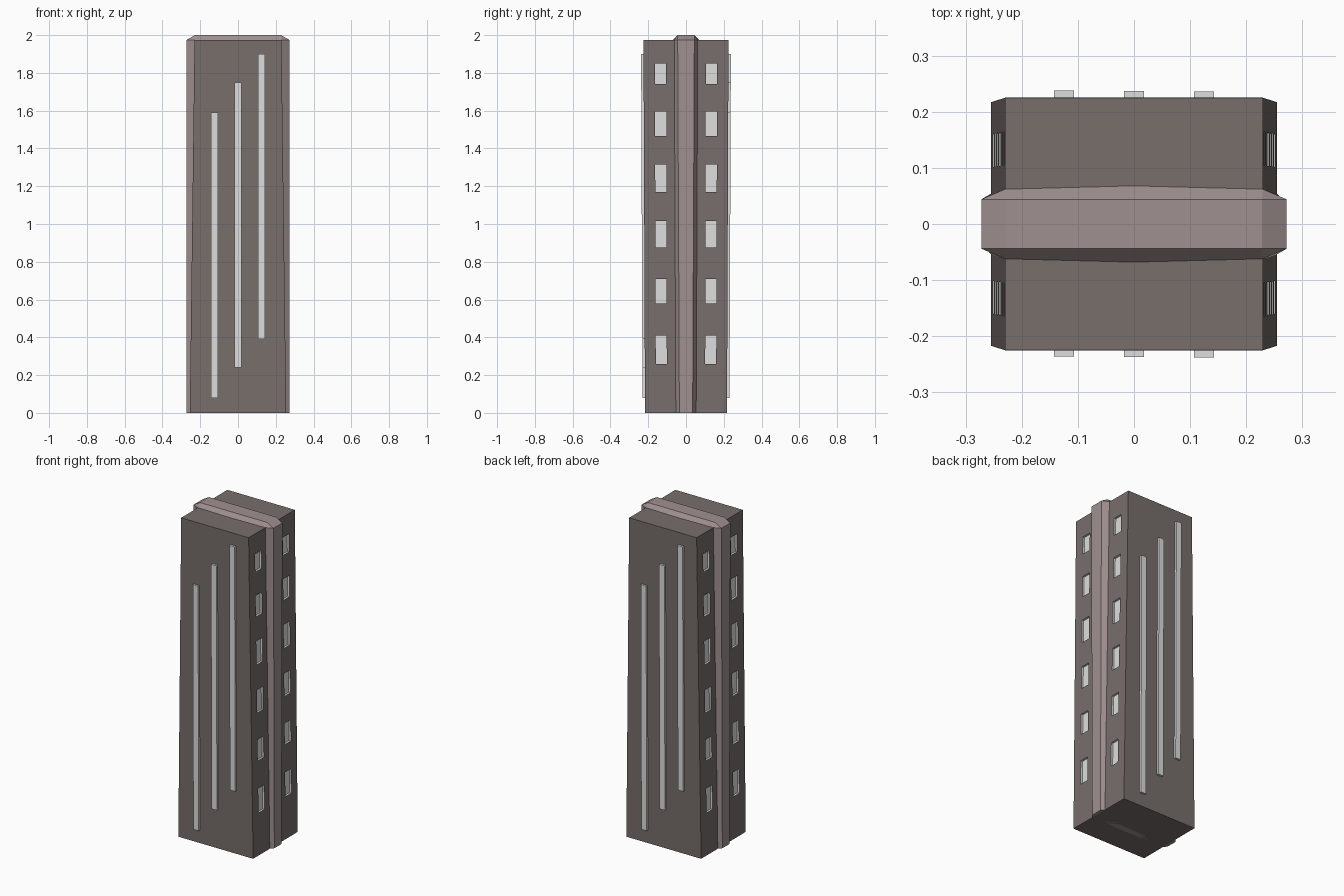
import bpy, bmesh
from mathutils import Vector

cube = bpy.data.objects.get("Cube")
if cube:
    bpy.data.objects.remove(cube, do_unlink=True)


def material(name, rgb):
    m = bpy.data.materials.new(name)
    m.use_nodes = True
    m.diffuse_color = (*rgb, 1)
    m.node_tree.nodes["Principled BSDF"].inputs["Base Color"].default_value = (*rgb, 1)
    return m


WALL = material("brown_grey_wall", (0.185, 0.157, 0.148))
BAND = material("mauve_band", (0.35, 0.28, 0.28))
PALE = material("pale_grey", (0.72, 0.73, 0.72))


def finish(bm, name, *mats):
    bmesh.ops.recalc_face_normals(bm, faces=bm.faces)
    mesh = bpy.data.meshes.new(name)
    bm.to_mesh(mesh)
    bm.free()
    for m in mats:
        mesh.materials.append(m)
    obj = bpy.data.objects.new(name, mesh)
    bpy.context.collection.objects.link(obj)
    return obj


def box(bm, x, y, z):
    """Box from (low, high) ranges."""
    verts = bmesh.ops.create_cube(bm, size=1)["verts"]
    for v in verts:
        v.co = [r[0] if c < 0 else r[1] for c, r in zip(v.co, (x, y, z))]
    return verts


HEIGHT = 1.975


def half_width(z):
    return 0.255 - 0.025 * z / HEIGHT


def half_depth(z):
    return 0.217 + 0.008 * z / HEIGHT


# Tower body: cut into cells, tapered, windows pushed in on both sides
ROWS = [(0.26, 0.41), (0.58, 0.71), (0.875, 1.015),
        (1.17, 1.315), (1.465, 1.595), (1.74, 1.85)]
COL = (0.105, 0.165)
bm = bmesh.new()
box(bm, (-1, 1), (-1, 1), (0, HEIGHT))
cuts = [(Vector((0, s * c / 0.225, 0)), Vector((0, 1, 0))) for c in COL for s in (-1, 1)]
cuts += [(Vector((0, 0, z)), Vector((0, 0, 1))) for row in ROWS for z in row]
for co, no in cuts:
    bmesh.ops.bisect_plane(bm, geom=bm.verts[:] + bm.edges[:] + bm.faces[:],
                           plane_co=co, plane_no=no)
for v in bm.verts:
    v.co.x *= half_width(v.co.z)
    v.co.y *= half_depth(v.co.z)
bm.normal_update()


def is_window(f):
    c = f.calc_center_median()
    return (abs(f.normal.x) > 0.9 and COL[0] - 0.01 < abs(c.y) < COL[1]
            and any(a < c.z < b for a, b in ROWS))


panes = bmesh.ops.extrude_discrete_faces(bm, faces=[f for f in bm.faces if is_window(f)])["faces"]
for f in panes:
    inward = -0.012 if f.calc_center_median().x > 0 else 0.012
    for v in f.verts:
        v.co.x += inward
    f.material_index = 1
    for e in f.edges:
        for jamb in e.link_faces:
            jamb.material_index = 1
finish(bm, "tower_body", WALL, PALE)

# Central band wrapping over the sides and roof
bm = bmesh.new()


def band_ring(z, outer, shoulder, y_outer, y_shoulder, y_mid):
    side = [(outer, y_outer), (shoulder, y_shoulder), (0, y_mid),
            (-shoulder, y_shoulder), (-outer, y_outer)]
    pts = side + [(-x, -y) for x, y in side]
    return [bm.verts.new((x, y, z)) for x, y in pts]


rings = [band_ring(0, 0.272, 0.255, 0.035, 0.054, 0.058),
         band_ring(HEIGHT, 0.272, 0.23, 0.044, 0.062, 0.068),
         band_ring(2.0, 0.228, 0.228, 0.044, 0.044, 0.044)]
for low, high in zip(rings, rings[1:]):
    for i in range(len(low)):
        j = (i + 1) % len(low)
        bm.faces.new((low[i], low[j], high[j], high[i]))
bm.faces.new(rings[0])
bm.faces.new(rings[-1])
bmesh.ops.remove_doubles(bm, verts=bm.verts, dist=0.0005)
finish(bm, "central_band", BAND)

# Stepped vertical light strips, leaning with the front and back walls
STRIPS = [(-0.125, 0.08), (0, 0.24), (0.125, 0.39)]
for name, turn in (("front", 1), ("back", -1)):
    for n, (x, z) in enumerate(STRIPS, 1):
        bm = bmesh.new()
        for v in box(bm, (x - 0.018, x + 0.018), (-0.013, 0.01), (z, z + 1.51)):
            v.co.y -= half_depth(v.co.z)
            v.co.x *= turn
            v.co.y *= turn
        finish(bm, f"{name}_strip_{n}", PALE)
